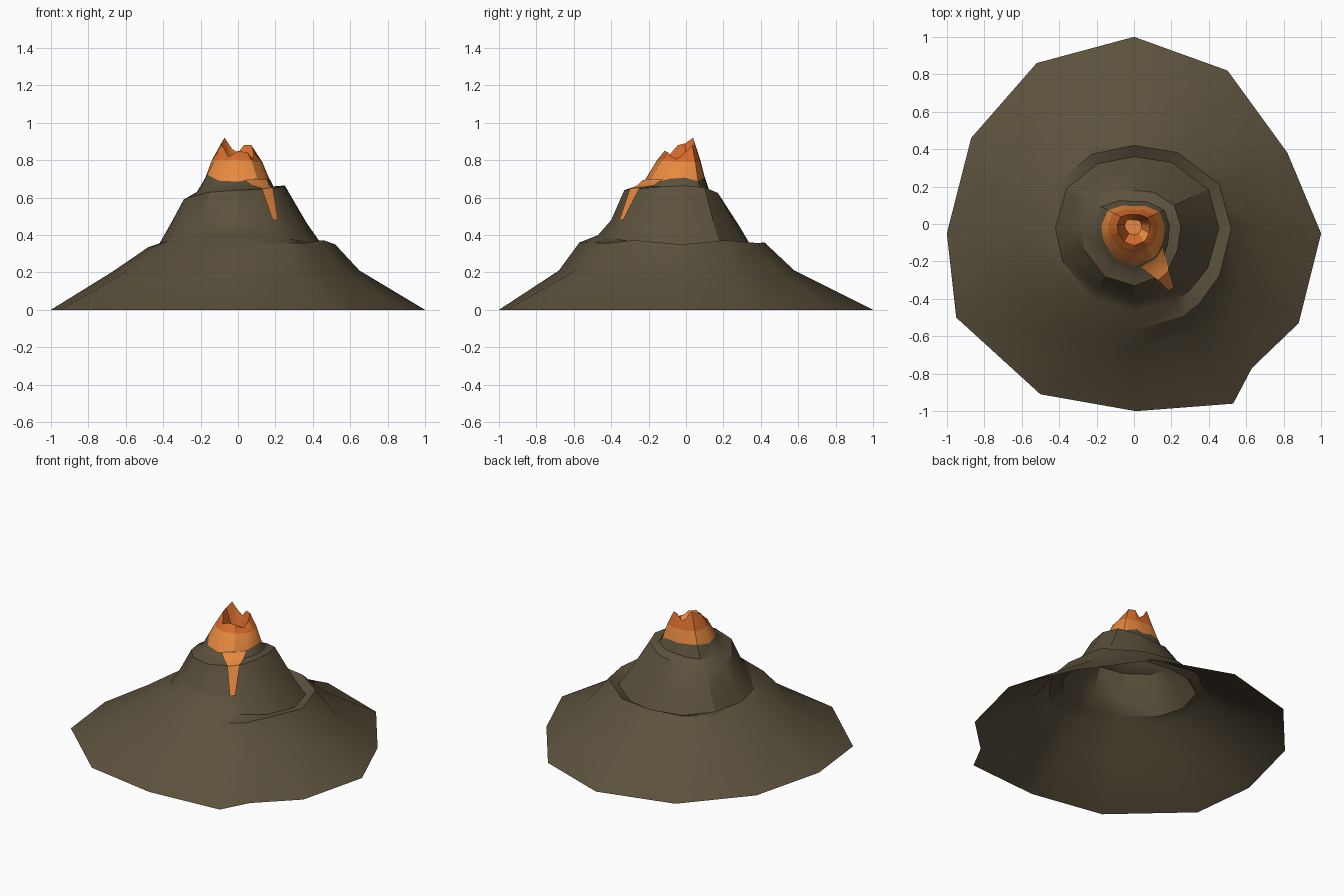
import bpy, bmesh, math

if "Cube" in bpy.data.objects:
    bpy.data.objects.remove(bpy.data.objects["Cube"])

# Footprint corners, clockwise from the back
BASE = [(0, 1), (.5, .82), (.82, .38), (1, -.05), (.88, -.53), (.63, -.77), (.53, -.96),
        (.01, -1), (-.5, -.91), (-.95, -.5), (-1, -.05), (-.87, .46), (-.52, .86)]
ANGLES = [math.atan2(y, x) for x, y in BASE]

# Rings from low to high: (radius, height) toward right, back, left, front
RINGS = [
    [(.65, .21), (.58, .21), (.67, .205), (.68, .21)],   # foot slope
    [(.52, .35), (.42, .36), (.48, .335), (.57, .36)],   # terrace lip
    [(.455, .34), (.36, .32), (.42, .355), (.47, .40)],  # terrace groove
    [(.37, .46), (.29, .44), (.36, .46), (.40, .48)],    # flank
    [(.25, .665), (.18, .61), (.29, .59), (.33, .64)],   # shoulder
    [(.19, .66), (.12, .635), (.22, .63), (.27, .66)],   # upper ledge
    [(.165, .70), (.095, .70), (.175, .715), (.225, .69)],  # lava edge
    [(.13, .79), (.075, .79), (.14, .80), (.155, .80)],  # lava dome
    [(.085, .87), (.05, .87), (.09, .90), (.115, .85)],  # crater rim
    [(.04, .77), (.02, .77), (.05, .77), (.06, .77)],    # crater floor
]
RIM_Z = [.84, .88, .88, .84, .81, .82, .84, .85, .82, .88, .89, .92, .86]


def ring_point(ring, a, push=0.0):
    c, s = math.cos(a), math.sin(a)
    w = [max(c, 0)**2, max(s, 0)**2, max(-c, 0)**2, max(-s, 0)**2]
    r = sum(k * p[0] for k, p in zip(w, ring)) + push
    z = sum(k * p[1] for k, p in zip(w, ring)) + push * .6
    return (r * c, r * s, z)


def material(name, rgb):
    m = bpy.data.materials.new(name)
    m.diffuse_color = (*rgb, 1)
    m.use_nodes = True
    m.node_tree.nodes["Principled BSDF"].inputs["Base Color"].default_value = m.diffuse_color
    return m


def loft(name, rings, mats, closed=True, cap=False, rule=None):
    bm = bmesh.new()
    rows = [[bm.verts.new(p) for p in ring] for ring in rings]
    n = len(rows[0])
    for lo, hi in zip(rows, rows[1:]):
        for i in range(n if closed else n - 1):
            j = (i + 1) % n
            bm.faces.new((lo[j], lo[i], hi[i], hi[j]))
    if cap:
        bm.faces.new(rows[-1][::-1])
    for f in bm.faces:
        f.smooth = True
        if rule:
            f.material_index = rule(f)
    me = bpy.data.meshes.new(name)
    bm.to_mesh(me)
    bm.free()
    ob = bpy.data.objects.new(name, me)
    bpy.context.collection.objects.link(ob)
    for m in mats:
        me.materials.append(m)
    bpy.ops.object.select_all(action='DESELECT')
    ob.select_set(True)
    bpy.context.view_layer.objects.active = ob
    bpy.ops.object.shade_smooth_by_angle(angle=math.radians(32))
    return ob


rock = material("dark_rock", (.105, .082, .046))
bright = material("bright_lava", (.80, .25, .05))
deep = material("deep_lava", (.68, .15, .025))

pts = [[ring_point(r, a) for a in ANGLES] for r in RINGS]

# Wavy terrace lip and jagged crater rim
pts[1] = [(x, y, z + (.02 if i in (2, 4) else 0)) for i, (x, y, z) in enumerate(pts[1])]
pts[6] = [(x, y, z + .012 * math.sin(i * 2.3)) for i, (x, y, z) in enumerate(pts[6])]
pts[8] = [(x, y, h) for (x, y, z), h in zip(pts[8], RIM_Z)]

# Hollow mountain shell, open underneath
loft("mountain", [[(x, y, 0) for x, y in BASE]] + pts[:7], [rock])

# Lava cap with a sunken crater
loft("lava_cap", pts[6:], [bright, deep], cap=True,
     rule=lambda f: int(f.calc_center_median().z > .8 or f.normal.z < 0))

# Lava stream running down the front right flank
stream = []
for k, width in ((3, 2.5), (4, 7), (5, 14), (6, 22)):
    mid = math.radians(-60)
    stream.append([ring_point(RINGS[k], mid - math.radians(width * t), .008)
                   for t in (1, 0, -1)])
loft("lava_stream", [[tuple(p) for p in reversed(row)] for row in stream], [bright], closed=False)
